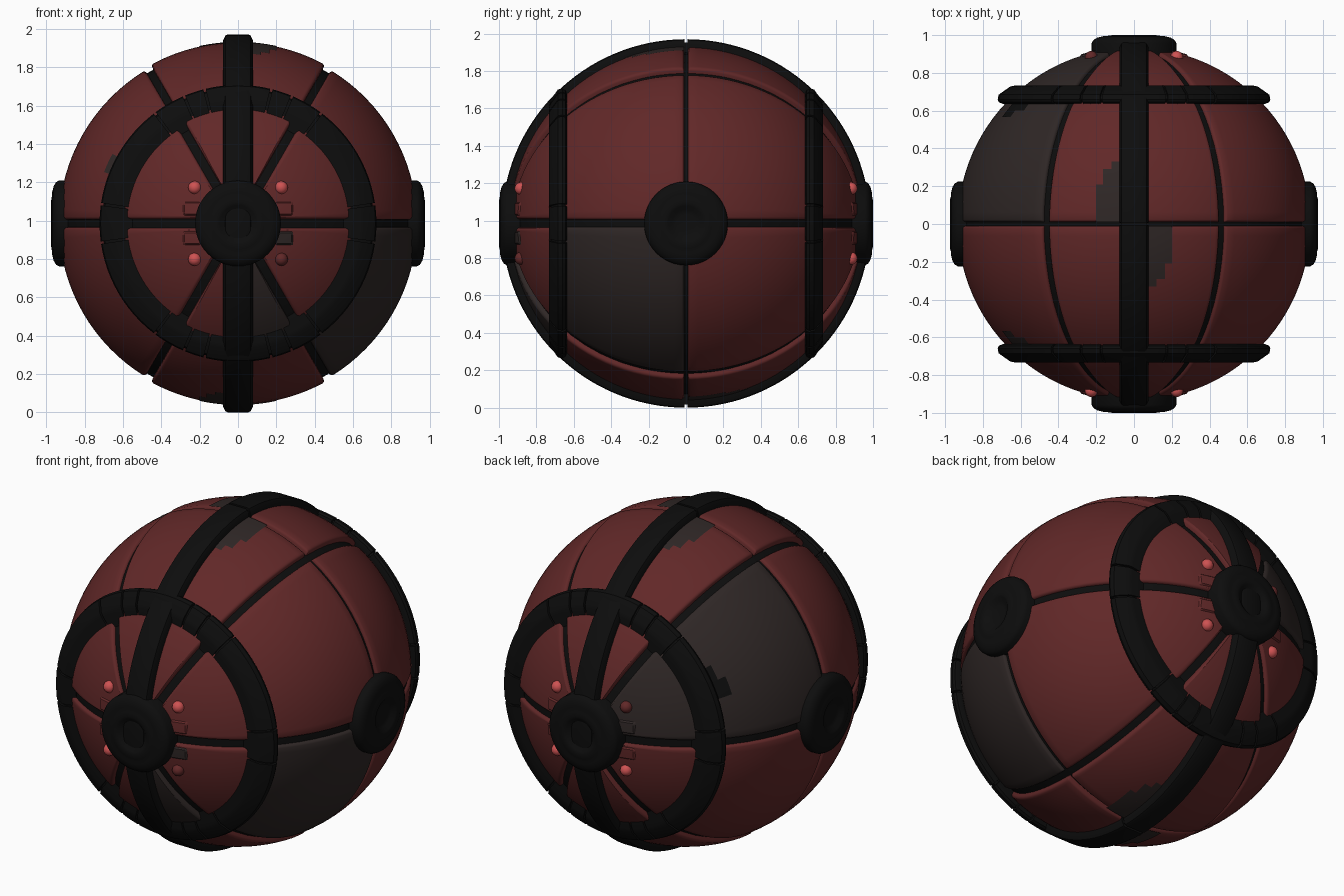
import bpy, bmesh, math
from mathutils import Vector, Matrix

if "Cube" in bpy.data.objects:
    bpy.data.objects.remove(bpy.data.objects["Cube"])

CZ = 0.985
C = Vector((0, 0, CZ))
rad = math.radians


def material(name, col):
    m = bpy.data.materials.new(name)
    m.diffuse_color = (*col, 1)
    m.use_nodes = True
    m.node_tree.nodes["Principled BSDF"].inputs["Base Color"].default_value = m.diffuse_color
    return m


RED = material("dark_red", (0.12, 0.021, 0.021))
GREY = material("warm_grey", (0.028, 0.020, 0.019))
BLACK = material("black", (0.004, 0.004, 0.004))
LAMP = material("light_red", (0.62, 0.085, 0.085))


def finish(bm, name, mat, angle=35, outward=False):
    if outward:
        bm.normal_update()
        for f in bm.faces:
            if f.normal.dot(f.calc_center_median() - C) < 0:
                f.normal_flip()
    else:
        bmesh.ops.recalc_face_normals(bm, faces=bm.faces)
    me = bpy.data.meshes.new(name)
    bm.to_mesh(me)
    bm.free()
    me.polygons.foreach_set("use_smooth", [True] * len(me.polygons))
    me.set_sharp_from_angle(angle=rad(angle))
    me.materials.append(mat)
    ob = bpy.data.objects.new(name, me)
    bpy.context.collection.objects.link(ob)
    return ob


def polar(s, a, phi, r):
    # a = angle from the front/back axis, phi = angle around it
    return C + Vector((r * math.sin(a) * math.cos(phi), s * r * math.cos(a),
                       r * math.sin(a) * math.sin(phi)))


def grid(rows, name, mat, angle=35):
    bm = bmesh.new()
    vs = [[bm.verts.new(p) for p in row] for row in rows]
    for i in range(len(vs) - 1):
        for j in range(len(vs[0]) - 1):
            bm.faces.new((vs[i][j], vs[i + 1][j], vs[i + 1][j + 1], vs[i][j + 1]))
    return finish(bm, name, mat, angle, True)


def sweep(profile, axis, t0, t1, name, n, closed=False):
    # sweeps a (radius, along-axis) profile round the given axis
    bm = bmesh.new()
    loops = []
    for i in range(n if closed else n + 1):
        t = t0 + (t1 - t0) * i / n
        c, s = math.cos(t), math.sin(t)
        loops.append([bm.verts.new(C + (Vector((r * c, h, r * s)) if axis == 'Y'
                                        else Vector((h, r * c, r * s)))) for r, h in profile])
    k = len(profile)
    for i in range(n):
        a, b = loops[i], loops[(i + 1) % len(loops)]
        for j in range(k):
            bm.faces.new((a[j], a[(j + 1) % k], b[(j + 1) % k], b[j]))
    if not closed:
        bm.faces.new(loops[0])
        bm.faces.new(loops[-1])
    return finish(bm, name, BLACK)


# Black core seen through the seams
bm = bmesh.new()
bmesh.ops.create_uvsphere(bm, u_segments=64, v_segments=40, radius=0.916,
                          matrix=Matrix.Translation(C))
finish(bm, "inner_core", BLACK)

# Armour panels with rolled edges
LIP = [(0, 0.04), (0.003, 0.012), (0.008, 0.004), (0.016, 0)]   # inset, drop


def spread(w, n):
    # (end weight 0/1, inset, drop) stations across a panel
    mid = [(i / n, 0, 0) for i in range(1, n)]
    return [(0, d, h) for d, h in LIP] + mid + [(1, -d, h) for d, h in reversed(LIP)]


A_HUB, A_RING, A_MID = 0.21, math.acos(0.685 / 0.935), math.pi / 2
SECTORS = [(0, 60), (60, 90), (90, 120), (120, 180), (180, 240), (240, 270), (270, 300), (300, 360)]
GREYS = {(-1, 1, 300), (-1, 0, 270), (1, 0, 120), (1, 1, 120)}
for s in (-1, 1):
    for zone, (a0, a1) in enumerate(((A_HUB, A_RING), (A_RING, A_MID - 0.009))):
        for p0, p1 in SECTORS:
            R = 0.944 if p0 in (60, 90, 240, 270) else 0.934
            gap = 0.021 if zone == 0 else 0.018
            rows = []
            for wa, ia, da in spread(1, 14):
                if (wa == 0 and zone == 1) or (wa == 1 and zone == 0):
                    da = 0          # edge lies under the ring
                a = a0 + (a1 - a0) * wa + ia
                row = []
                for wp, ip, dp in spread(1, 16):
                    g = math.asin(gap / (R * math.sin(a)))
                    lo, hi = rad(p0) + g, rad(p1) - g
                    phi = lo + (hi - lo) * wp + ip / (R * math.sin(a))
                    row.append(polar(s, a, phi, R - max(da, dp)))
                rows.append(row)
            mat = GREY if (s, zone, p0) in GREYS else RED
            grid(rows, ("front" if s < 0 else "back") + ("_inner" if zone == 0 else "_outer")
                 + "_panel", mat, 50)

# Side-to-side rings: long pieces and short clasps over the seams
for s in (-1, 1):
    cuts = [14, 53, 67, 113, 127, 166, 194, 233, 247, 293, 307, 346, 374]
    cuts = [8, 53, 67, 76, 104, 113, 127, 172, 188, 233, 247, 256, 284, 293, 307, 352, 368]
    prof = [(0.55, 0.636), (0.695, 0.636), (0.716, 0.645), (0.722, 0.66), (0.716, 0.685),
            (0.655, 0.728), (0.63, 0.733), (0.55, 0.733)]
    for c0, c1 in zip(cuts, cuts[1:]):
        sweep([(r, s * h) for r, h in prof], 'Y', rad(c0 + 0.5), rad(c1 - 0.5), "ring_piece", 12)
    core = [(0.55, 0.645), (0.69, 0.645), (0.708, 0.662), (0.70, 0.685), (0.635, 0.722), (0.55, 0.722)]
    sweep([(r, s * h) for r, h in core], 'Y', 0, 2 * math.pi, "ring_core", 72, True)

# Strap round the middle, split at top and bottom
strap = [(0.9, -0.078), (0.955, -0.078), (0.98, -0.066), (0.985, -0.055),
         (0.985, 0.055), (0.98, 0.066), (0.955, 0.078), (0.9, 0.078)]
for t in (90, 270):
    sweep(strap, 'X', rad(t + 0.4), rad(t + 179.6), "strap_half", 64)
sweep([(0.9, -0.07), (0.968, -0.07), (0.968, 0.07), (0.9, 0.07)], 'X', 0, 2 * math.pi,
      "strap_core", 96, True)


# Dished round hubs on four sides
def hub(axis, s, top, name):
    pts = [(0.001, -0.026), (0.05, -0.026), (0.075, -0.02), (0.095, -0.004), (0.11, 0), (0.135, -0.002),
           (0.15, -0.008), (0.165, -0.006), (0.195, -0.014), (0.215, -0.026), (0.224, -0.042),
           (0.224, -0.13), (0.001, -0.13)]
    sweep([(r, s * (top + h)) for r, h in pts], axis, 0, 2 * math.pi, name, 48, True)


for s in (-1, 1):
    hub('Y', s, 1.0, "front_hub" if s < 0 else "back_hub")
    hub('X', s, 0.975, "side_hub")

# Lamps and small raised tabs beside the front and back hubs
for s in (-1, 1):
    for x in (-1, 1):
        for z in (-1, 1):
            dull = x == -s and z == s
            d = Vector((x * 0.226, 0, z * 0.187))
            d.y = s * math.sqrt(0.93 ** 2 - d.x ** 2 - d.z ** 2)
            bm = bmesh.new()
            bmesh.ops.create_uvsphere(bm, u_segments=16, v_segments=10, radius=0.034,
                                      matrix=Matrix.Translation(C + d))
            finish(bm, "lamp", RED if dull else LAMP)
            rows = []
            for i in range(7):
                px = 0.2 + 0.095 * i / 6
                row = []
                for j in range(7):
                    pz = 0.035 + 0.085 * j / 6
                    r = 0.925 if i == 6 or j in (0, 6) else 0.942
                    row.append(C + Vector((x * px, s * math.sqrt(r * r - px * px - pz * pz), z * pz)))
                rows.append(row)
            grid(rows, "hub_tab", GREY if dull else RED)


# Stepped paint patches beside the strap, top and bottom
def strip(x0, x1, y0, y1, sz, r=0.947):
    rows = [[C + Vector((x, y, sz * math.sqrt(r * r - x * x - y * y)))
             for y in [y0 + (y1 - y0) * j / 10 for j in range(11)]]
            for x in [x0 + (x1 - x0) * i / 3 for i in range(4)]]
    grid(rows, "paint_patch", GREY)


for sx, sy, sz in ((1, -1, 1), (-1, 1, 1), (1, 1, -1), (-1, -1, -1)):
    for x0, x1, ln in ((0.07, 0.12, 0.33), (0.12, 0.165, 0.29), (0.165, 0.2, 0.21)):
        strip(sx * x0, sx * x1, sy * 0.01, sy * ln, sz)

# Paint patches beside the rings on the left
for s, mat in ((-1, GREY), (1, BLACK)):
    for p0, p1, y in ((144, 151, 0.60), (151, 159, 0.565)):
        a0, a1 = math.acos(0.65 / 0.937), math.acos(y / 0.937)
        rows = [[polar(s, a0 + (a1 - a0) * i / 4, rad(p0 + (p1 - p0) * j / 6), 0.938)
                 for j in range(7)] for i in range(5)]
        grid(rows, "ring_patch", mat)
